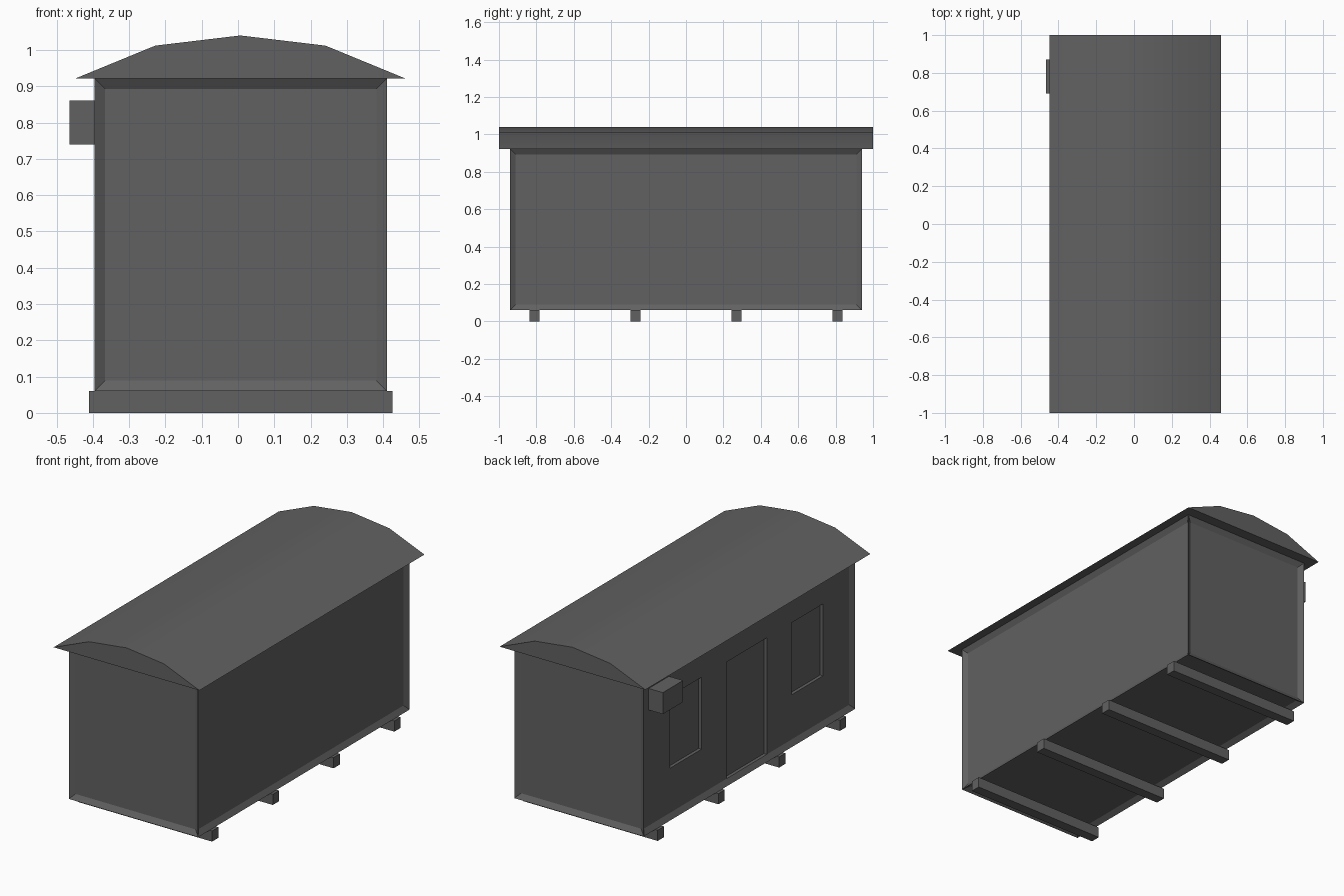
import bpy, bmesh
from mathutils import Vector

cube = bpy.data.objects.get("Cube")
if cube:
    bpy.data.objects.remove(cube, do_unlink=True)

# One dark grey paint for everything
paint = bpy.data.materials.new("dark grey")
paint.use_nodes = True
grey = (0.12, 0.12, 0.12, 1)
paint.diffuse_color = grey
paint.node_tree.nodes["Principled BSDF"].inputs["Base Color"].default_value = grey

CX = 0.0075          # middle of the cabin across its width
RECESS = 0.018       # depth of panels, door and windows


def finish(name, bm):
    bmesh.ops.recalc_face_normals(bm, faces=bm.faces)
    mesh = bpy.data.meshes.new(name)
    bm.to_mesh(mesh)
    bm.free()
    mesh.materials.append(paint)
    obj = bpy.data.objects.new(name, mesh)
    bpy.context.collection.objects.link(obj)
    return obj


def box_mesh(lo, hi):
    lo, hi = Vector(lo), Vector(hi)
    bm = bmesh.new()
    bmesh.ops.create_cube(bm, size=1)
    for v in bm.verts:
        v.co = (lo + hi) / 2 + v.co * (hi - lo)
    return bm


# Cabin: a frame with recessed panels on the walls and the floor
bm = box_mesh((CX - 0.4025, -0.94, 0.06), (CX + 0.4025, 0.94, 0.922))
bm.normal_update()
sides = [f for f in bm.faces if f.normal.z < 0.5]
bmesh.ops.inset_individual(bm, faces=sides, thickness=0.041, depth=-RECESS)
bm.normal_update()

# Door and two windows sunk into the entrance wall
panel_x = CX - 0.4025 + RECESS


def on_panel(f):
    return f.normal.x < -0.9 and abs(f.calc_center_median().x - panel_x) < 0.001


SILL, HEAD = 0.34, 0.745
cuts = [((0, y, 0), (0, 1, 0)) for y in (-0.68, -0.40, -0.18, 0.18, 0.40, 0.68)]
cuts += [((0, 0, z), (0, 0, 1)) for z in (SILL, HEAD)]
for point, normal in cuts:
    faces = [f for f in bm.faces if on_panel(f)]
    geom = set(faces)
    for f in faces:
        geom.update(f.edges, f.verts)
    bmesh.ops.bisect_plane(bm, geom=list(geom), plane_co=point, plane_no=normal)
    bm.normal_update()


def is_opening(f):
    c = f.calc_center_median()
    door = abs(c.y) < 0.18 and c.z < HEAD
    window = 0.40 < abs(c.y) < 0.68 and SILL < c.z < HEAD
    return on_panel(f) and (door or window)


openings = [f for f in bm.faces if is_opening(f)]
new = bmesh.ops.extrude_face_region(bm, geom=openings)["geom"]
bmesh.ops.delete(bm, geom=[f for f in openings if f.is_valid], context='FACES_ONLY')
bmesh.ops.translate(bm, vec=(RECESS, 0, 0),
                    verts=[v for v in new if isinstance(v, bmesh.types.BMVert)])
finish("cabin", bm)

# Roof: shallow arched profile swept along the length
bm = bmesh.new()
profile = [(-0.447, 0.922), (0.46, 0.922), (0.241, 1.012), (0.0065, 1.04), (-0.228, 1.012)]
end = bm.faces.new([bm.verts.new((x, -1, z)) for x, z in profile])
sweep = bmesh.ops.extrude_face_region(bm, geom=[end])["geom"]
bmesh.ops.translate(bm, vec=(0, 2, 0),
                    verts=[v for v in sweep if isinstance(v, bmesh.types.BMVert)])
if not end.is_valid or len(bm.faces) < 7:
    bmesh.ops.holes_fill(bm, edges=bm.edges)
roof = finish("roof", bm)
bpy.ops.object.select_all(action='DESELECT')
roof.select_set(True)
bpy.context.view_layer.objects.active = roof
bpy.ops.object.shade_smooth_by_angle(angle=0.5)

# Cross beams under the floor
for i, y in enumerate((-0.81, -0.27, 0.27, 0.81)):
    finish(f"floor_beam_{i + 1}",
           box_mesh((CX - 0.418, y - 0.028, 0), (CX + 0.418, y + 0.028, 0.06)))

# Air conditioner on the entrance wall
finish("air_conditioner", box_mesh((-0.465, 0.69, 0.74), (panel_x, 0.87, 0.861)))
